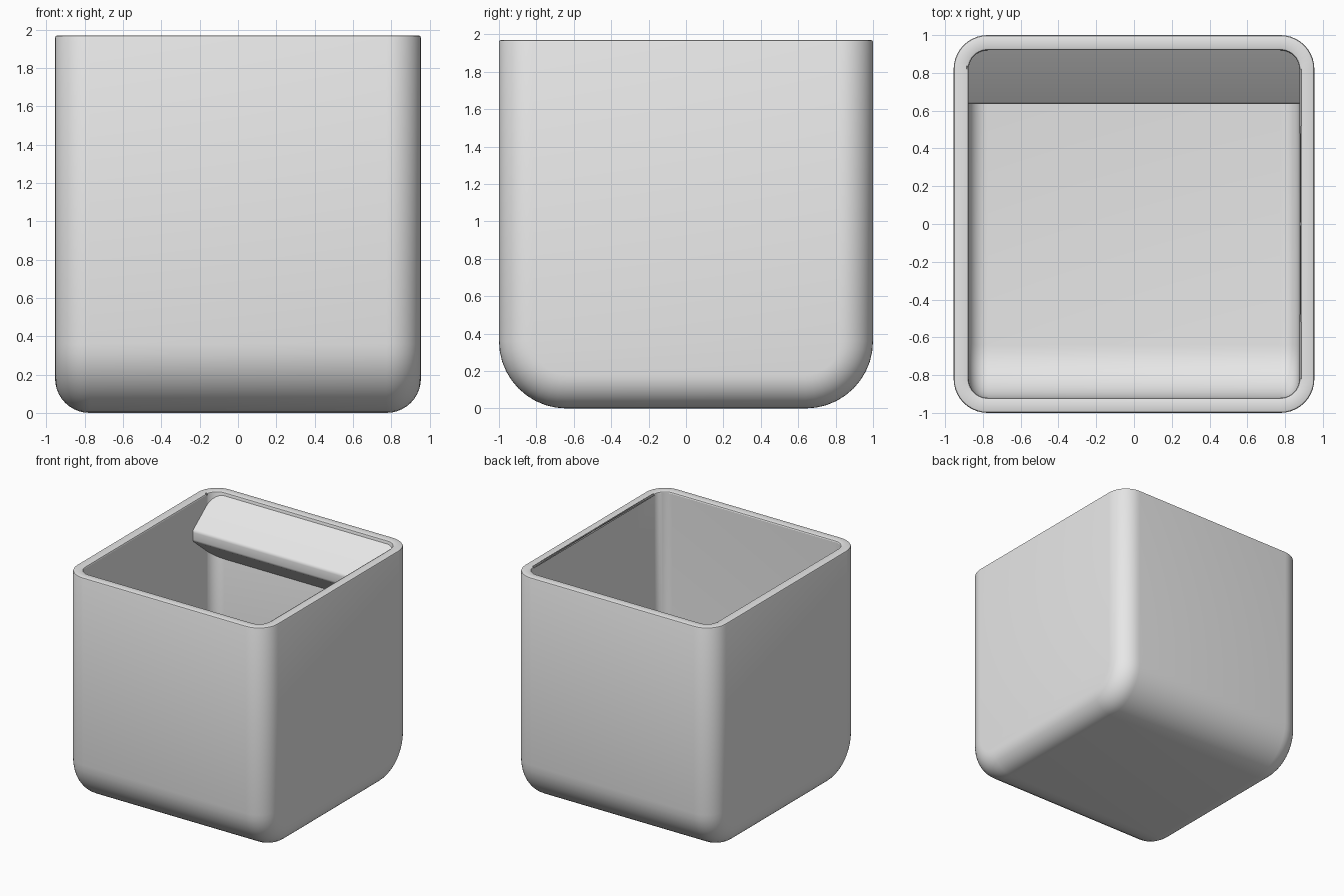
import bpy, bmesh
from math import sin, cos, pi, radians

cube = bpy.data.objects.get("Cube")
if cube:
    bpy.data.objects.remove(cube)

grey = bpy.data.materials.new("light grey")
grey.use_nodes = True
GREY = (0.8, 0.8, 0.8, 1)
grey.diffuse_color = GREY
grey.node_tree.nodes["Principled BSDF"].inputs["Base Color"].default_value = GREY

TOP, WALL, STEPS = 1.97, 0.08, 10


def finish(bm, name):
    bmesh.ops.recalc_face_normals(bm, faces=bm.faces)
    mesh = bpy.data.meshes.new(name)
    bm.to_mesh(mesh)
    bm.free()
    mesh.materials.append(grey)
    obj = bpy.data.objects.new(name, mesh)
    bpy.context.collection.objects.link(obj)
    bpy.ops.object.select_all(action="DESELECT")
    obj.select_set(True)
    bpy.context.view_layer.objects.active = obj
    bpy.ops.object.shade_smooth_by_angle(angle=radians(30))


def u_profile(half, floor, radius):
    """Open U from the back rim, round the bottom, to the front rim."""
    arc = [(half - radius * (1 - cos(a)), floor + radius * (1 - sin(a)))
           for a in (i * pi / 2 / STEPS for i in range(STEPS + 1))]
    back = [(half, TOP)] + arc
    return back + [(-y, z) for y, z in reversed(back)]


def tub_skin(bm, half_x, half_y, floor, bottom_r, side_r):
    """Loft U profiles across x, shrinking at the sides; return the rim loop."""
    sections = []
    for i in range(STEPS + 1):
        a = i * pi / 2 / STEPS
        inset = side_r * (1 - sin(a))
        sections.append((half_x - side_r * (1 - cos(a)), inset))
    sections = [(-x, d) for x, d in sections] + [(x, d) for x, d in reversed(sections)]
    rings = [[bm.verts.new((x, y, z)) for y, z in
              u_profile(half_y - d, floor + d, bottom_r - d)] for x, d in sections]
    for a, b in zip(rings, rings[1:]):
        for j in range(len(a) - 1):
            bm.faces.new((a[j], a[j + 1], b[j + 1], b[j]))
    bm.faces.new(rings[0])
    bm.faces.new(rings[-1])
    return [r[0] for r in rings] + [r[-1] for r in reversed(rings)]


# Open bin: outer and inner skins joined by a softened rim
bm = bmesh.new()
outer = tub_skin(bm, 0.955, 1.0, 0, 0.36, 0.18)
inner = tub_skin(bm, 0.955 - WALL, 1 - WALL, WALL, 0.36 - WALL, 0.18 - WALL)
count = len(outer)
for i in range(count):
    j = (i + 1) % count
    bm.faces.new((outer[i], outer[j], inner[j], inner[i]))
rim = [bm.edges.get((loop[i], loop[(i + 1) % count]))
       for loop in (outer, inner) for i in range(count)]
bmesh.ops.bevel(bm, geom=rim, offset=0.012, segments=2, affect="EDGES", profile=0.5)
finish(bm, "bin_body")

# Sloped ledge on the inside of the back wall
bm = bmesh.new()
profile = [(0.93, 1.95), (0.635, 1.725), (0.635, 1.635), (0.93, 1.39)]
ends = [[bm.verts.new((x, y, z)) for y, z in profile] for x in (-0.89, 0.89)]
for ring in ends:
    bm.faces.new(ring)
for i in range(4):
    j = (i + 1) % 4
    bm.faces.new((ends[0][i], ends[0][j], ends[1][j], ends[1][i]))
lip = [bm.edges.get((ends[0][i], ends[1][i])) for i in (1, 2)]
bmesh.ops.bevel(bm, geom=lip, offset=0.015, segments=3, affect="EDGES", profile=0.5)
finish(bm, "back_ledge")
